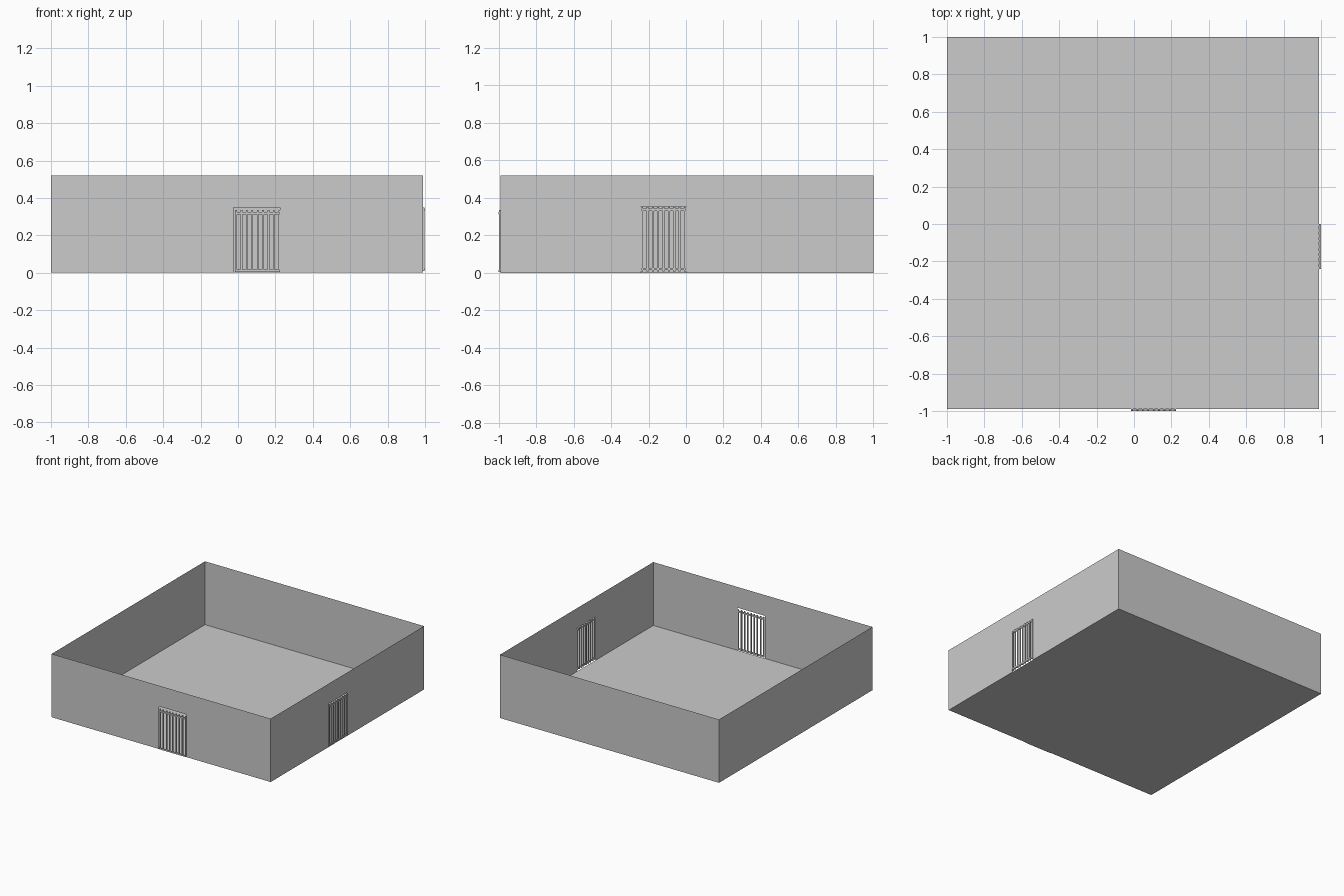
import bpy, bmesh
from mathutils import Matrix, Vector
from math import radians

if "Cube" in bpy.data.objects:
    bpy.data.objects.remove(bpy.data.objects["Cube"])

LO, HI, H = -1.0, 0.99, 0.52


def mesh_object(name, bm):
    me = bpy.data.meshes.new(name)
    bm.to_mesh(me)
    bm.free()
    ob = bpy.data.objects.new(name, me)
    bpy.context.collection.objects.link(ob)
    return ob


def sheet(name, polys):
    bm = bmesh.new()
    for p in polys:
        bm.faces.new([bm.verts.new(v) for v in p])
    bmesh.ops.remove_doubles(bm, verts=bm.verts[:], dist=1e-5)
    return mesh_object(name, bm)


def wall(name, place, a, b, door=None):
    """Thin upright wall from a to b; door = (start, end, bottom, top)."""
    if door:
        s, e, z0, z1 = door
        # one outline that dips around the opening
        pts = [(a, 0), (s, 0), (s, z1), (e, z1), (e, 0), (b, 0), (b, H), (a, H)]
        polys = [pts]
    else:
        polys = [[(a, 0), (b, 0), (b, H), (a, H)]]
    return sheet(name, [[place(u, z) for u, z in p] for p in polys])


def gate(name, s, e, z0, z1, rails, bars, width, matrix):
    """Barred gate in local x/z, later turned into its wall."""
    bm = bmesh.new()

    def box(cx, cy, cz, sx, sy, sz):
        bmesh.ops.create_cube(bm, size=1, matrix=Matrix.Translation((cx, cy, cz))
                              @ Matrix.Diagonal((sx, sy, sz, 1)))
    step = (e - s - width) / (bars - 1)
    for i in range(bars):
        box(s + width / 2 + i * step, 0, (z0 + z1) / 2, width, 0.008, z1 - z0)
    for z in rails:
        box((s + e) / 2, -0.002, z, e - s, 0.008, 0.012)
    bm.transform(matrix)
    return mesh_object(name, bm)


# floor
sheet("floor", [[(LO, -HI, 0), (HI, -HI, 0), (HI, 1, 0), (LO, 1, 0)]])

# four walls, two with doorways
wall("front_wall", lambda u, z: (u, -HI, z), LO, HI, (-0.025, 0.225, 0, 0.35))
wall("right_wall", lambda u, z: (HI, u, z), -HI, 1, (-0.24, 0.0, 0, 0.355))
wall("back_wall", lambda u, z: (u, 1, z), LO, HI)
wall("left_wall", lambda u, z: (LO, u, z), -HI, 1)

# barred gates
gate("front_gate", -0.015, 0.225, 0.003, 0.335, (0.01, 0.318), 9, 0.009,
     Matrix.Translation((0, -0.994, 0)))
gate("right_gate", -0.24, 0.0, 0.008, 0.35, (0.02, 0.337), 9, 0.011,
     Matrix.Translation((0.993, 0, 0)) @ Matrix.Rotation(radians(90), 4, 'Z'))
